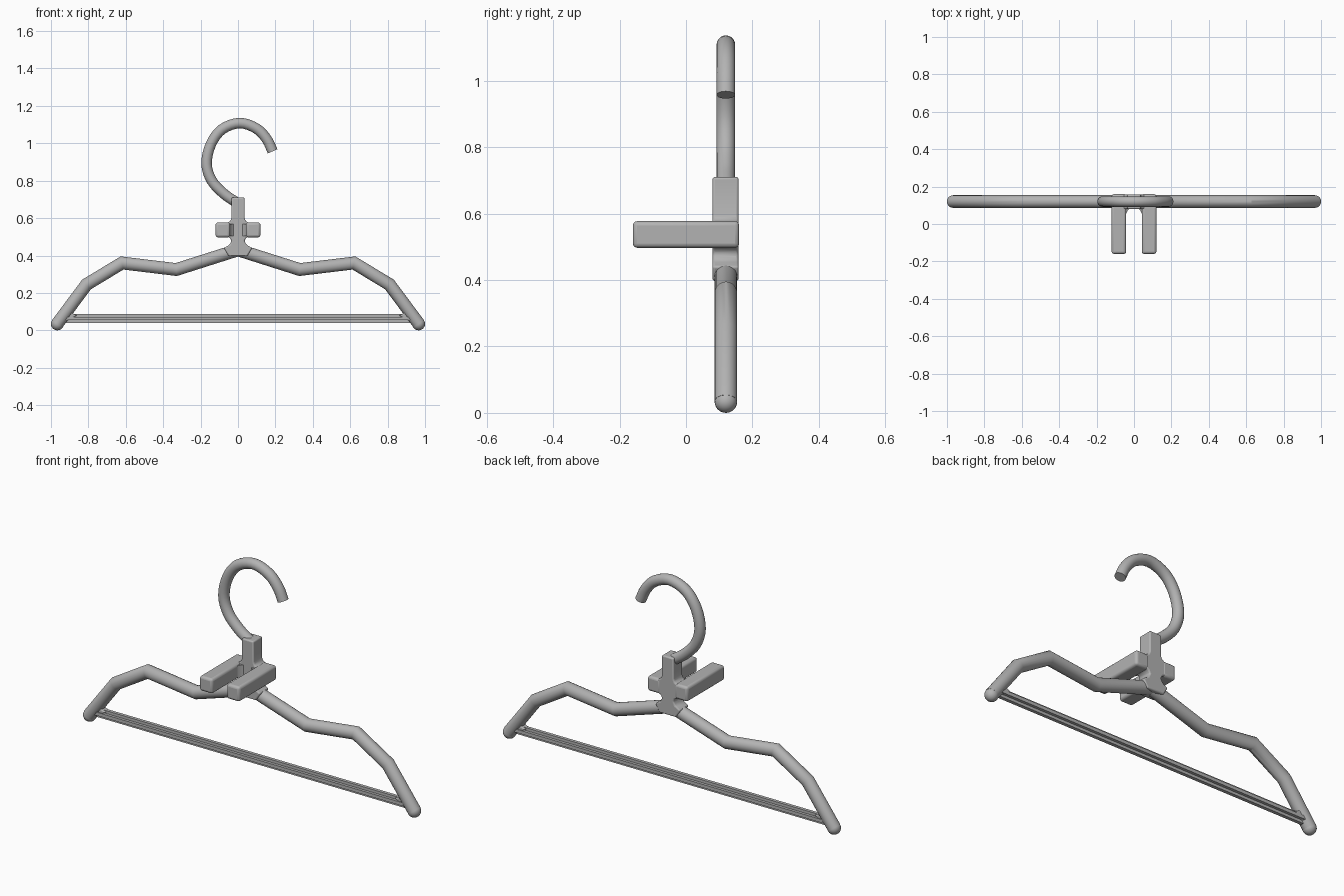
import bpy, bmesh, math
from mathutils import Vector

if "Cube" in bpy.data.objects:
    bpy.data.objects.remove(bpy.data.objects["Cube"], do_unlink=True)

Y = 0.12  # depth of the hanger plane

grey = bpy.data.materials.new("plain_grey")
grey.use_nodes = True
colour = (0.45, 0.45, 0.45, 1)
grey.diffuse_color = colour
grey.node_tree.nodes["Principled BSDF"].inputs["Base Color"].default_value = colour


def finish(bm, name, bevel=0, smooth=True):
    bmesh.ops.recalc_face_normals(bm, faces=bm.faces)
    mesh = bpy.data.meshes.new(name)
    bm.to_mesh(mesh)
    bm.free()
    ob = bpy.data.objects.new(name, mesh)
    bpy.context.collection.objects.link(ob)
    mesh.materials.append(grey)
    if bevel:
        mod = ob.modifiers.new("rounded_edges", "BEVEL")
        mod.width = bevel
        mod.segments = 3
        mod.limit_method = "ANGLE"
    if smooth:
        bpy.ops.object.select_all(action="DESELECT")
        ob.select_set(True)
        bpy.context.view_layer.objects.active = ob
        bpy.ops.object.shade_smooth_by_angle(angle=math.radians(35))
    return ob


def tube(name, path, radius, sides=20):
    """Round rod with mitred corners along a path of (x, z) points."""
    bm = bmesh.new()
    pts = [Vector((x, Y, z)) for x, z in path]
    rings = []
    for i, p in enumerate(pts):
        a = (p - pts[i - 1]).normalized() if i else (pts[1] - p).normalized()
        b = (pts[i + 1] - p).normalized() if i < len(pts) - 1 else a
        t = (a + b).normalized()
        side = Vector((-t.z, 0, t.x)) / max(t.dot(a), 0.5)
        angles = [math.tau * k / sides for k in range(sides)]
        rings.append([bm.verts.new(p + radius * (side * math.cos(u) + Vector((0, math.sin(u), 0))))
                      for u in angles])
    for r, s in zip(rings, rings[1:]):
        for k in range(sides):
            n = (k + 1) % sides
            bm.faces.new((r[k], r[n], s[n], s[k]))
    bm.faces.new(rings[0])
    bm.faces.new(rings[-1])
    return finish(bm, name)


def extrude(name, outline, offset, bevel=0):
    """Closed outline of points pushed along an offset vector."""
    bm = bmesh.new()
    face = bm.faces.new([bm.verts.new(p) for p in outline])
    top = bmesh.ops.extrude_face_region(bm, geom=[face])["geom"]
    bmesh.ops.translate(bm, vec=offset, verts=[v for v in top if isinstance(v, bmesh.types.BMVert)])
    return finish(bm, name, bevel)


# Crossbar with a plus-shaped section
w, t = 0.024, 0.009
corner = [(w, t), (t, t), (t, w)]
section = []
for sy, sz in ((1, 1), (-1, 1), (-1, -1), (1, -1)):
    section += [(sy * a, sz * b) for a, b in (corner if sy * sz > 0 else corner[::-1])]
extrude("crossbar", [(-0.93, Y + a, 0.063 + b) for a, b in section], (1.86, 0, 0))

arm = [(0, 0.43), (0.33, 0.325), (0.62, 0.36), (0.81, 0.245), (0.967, 0.034)]
for s, label in ((1, "left"), (-1, "right")):
    # Shoulder arm and its rounded tip
    tube(label + "_arm", [(s * x, z) for x, z in arm], 0.034)
    bm = bmesh.new()
    bmesh.ops.create_uvsphere(bm, u_segments=20, v_segments=12, radius=0.034)
    bmesh.ops.translate(bm, vec=(s * 0.966, Y, 0.034), verts=bm.verts)
    finish(bm, label + "_tip")

    # Fillet where the crossbar meets the arm
    gusset = [(0.86, 0.08), (0.885, 0.09), (0.895, 0.12), (0.94, 0.07), (0.93, 0.042)]
    extrude(label + "_gusset", [(s * x, Y - 0.02, z) for x, z in gusset], (0, 0.04, 0), 0.006)

    # Forward prong
    prong = [(0.042, 0.497), (0.12, 0.497), (0.12, 0.577), (0.042, 0.577)]
    extrude(label + "_prong", [(s * x, -0.16, z) for x, z in prong], (0, 0.32, 0), 0.013)

    # Curved web between prong and stem
    web = [(0, 0.09), (0.015, 0.085), (0.032, 0.075), (0.042, 0.055), (0.06, 0.055), (0.06, 0.15), (0, 0.15)]
    extrude(label + "_web", [(s * x, y, 0.505) for x, y in web], (0, 0, 0.064))

# Stem plate flaring into the prongs and the arms
half = [(0.035, 0.71), (0.035, 0.60), (0.042, 0.583), (0.06, 0.573), (0.06, 0.502),
        (0.042, 0.493), (0.035, 0.478), (0.045, 0.458), (0.075, 0.44), (0.05, 0.397)]
outline = half + [(-x, z) for x, z in reversed(half)]
extrude("stem", [(x, 0.08, z) for x, z in outline], (0, 0.078, 0), 0.007)

# Hook, drawn as a smooth spline through a few points
guide = [(-0.01, 0.685), (-0.075, 0.73), (-0.14, 0.80), (-0.168, 0.89), (-0.145, 0.995), (-0.085, 1.075),
         (0.01, 1.108), (0.1, 1.078), (0.155, 1.02), (0.185, 0.957)]
g = [Vector(p) for p in guide]
g = [2 * g[0] - g[1]] + g + [2 * g[-1] - g[-2]]
path = []
for a, b, c, d in zip(g, g[1:], g[2:], g[3:]):
    for k in range(4):
        u = k / 4
        path.append(0.5 * (2 * b + (c - a) * u + (2 * a - 5 * b + 4 * c - d) * u ** 2
                           + (3 * b - a - 3 * c + d) * u ** 3))
path.append(g[-2])
tube("hook", path, 0.028)
